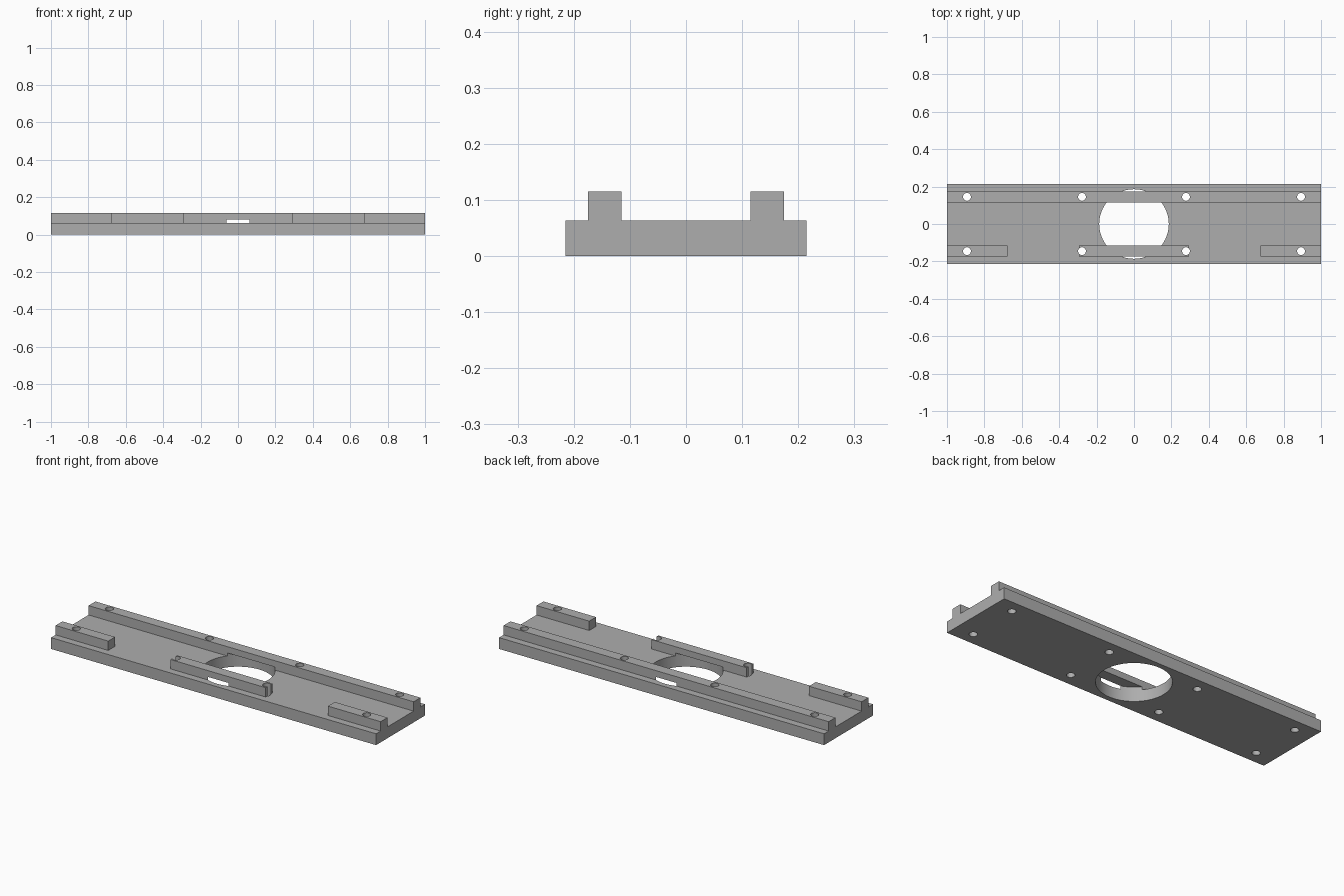
import bpy
import bmesh
import math
from mathutils import Matrix, Vector

if "Cube" in bpy.data.objects:
    bpy.data.objects.remove(bpy.data.objects["Cube"], do_unlink=True)

GREY = (0.42, 0.42, 0.42, 1.0)
PLATE_TOP, RAIL_TOP = 0.063, 0.115
RAIL_IN, RAIL_OUT = 0.115, 0.175

grey = bpy.data.materials.new("machined grey")
grey.use_nodes = True
grey.diffuse_color = GREY
grey.node_tree.nodes["Principled BSDF"].inputs["Base Color"].default_value = GREY


def new_object(name, bm):
    mesh = bpy.data.meshes.new(name)
    bm.to_mesh(mesh)
    bm.free()
    mesh.materials.append(grey)
    obj = bpy.data.objects.new(name, mesh)
    bpy.context.collection.objects.link(obj)
    return obj


def box(name, low, high):
    low, high = Vector(low), Vector(high)
    bm = bmesh.new()
    bmesh.ops.create_cube(bm, size=1, matrix=Matrix.Translation((low + high) / 2)
                          @ Matrix.Diagonal((*(high - low), 1)))
    return new_object(name, bm)


def cylinder(name, x, y, radius, low, high, sides):
    bm = bmesh.new()
    bmesh.ops.create_cone(bm, cap_ends=True, segments=sides, radius1=radius,
                          radius2=radius, depth=high - low,
                          matrix=Matrix.Translation((x, y, (low + high) / 2)))
    return new_object(name, bm)


def combine(target, tool, operation):
    mod = target.modifiers.new(tool.name, "BOOLEAN")
    mod.operation, mod.solver, mod.object = operation, "EXACT", tool
    bpy.context.view_layer.objects.active = target
    bpy.ops.object.modifier_apply(modifier=mod.name)
    bpy.data.objects.remove(tool, do_unlink=True)


# Base plate
plate = box("slide_plate", (-1, -0.215, 0), (1, 0.215, PLATE_TOP))

# Full back rail, and front rail in three pieces, sunk into the plate
sink = PLATE_TOP / 2
combine(plate, box("back_rail", (-1, RAIL_IN, sink), (1, RAIL_OUT, RAIL_TOP)), "UNION")
for start, end in ((-1, -0.676), (-0.293, 0.293), (0.676, 1)):
    combine(plate, box("front_rail", (start, -RAIL_OUT, sink),
                       (end, -RAIL_IN, RAIL_TOP)), "UNION")

# Large central bore, reaching partway up under the rails
combine(plate, cylinder("bore", 0, 0, 0.186, -0.1, 0.08, 96), "DIFFERENCE")

# Bolt holes through rails and plate
for x in (-0.893, -0.278, 0.278, 0.893):
    for y in (-0.145, 0.145):
        combine(plate, cylinder("bolt_hole", x, y, 0.021, -0.1, 0.2, 32), "DIFFERENCE")

# Smooth bores, sharp edges
bpy.ops.object.select_all(action="DESELECT")
plate.select_set(True)
bpy.context.view_layer.objects.active = plate
bpy.ops.object.shade_smooth_by_angle(angle=math.radians(30))
